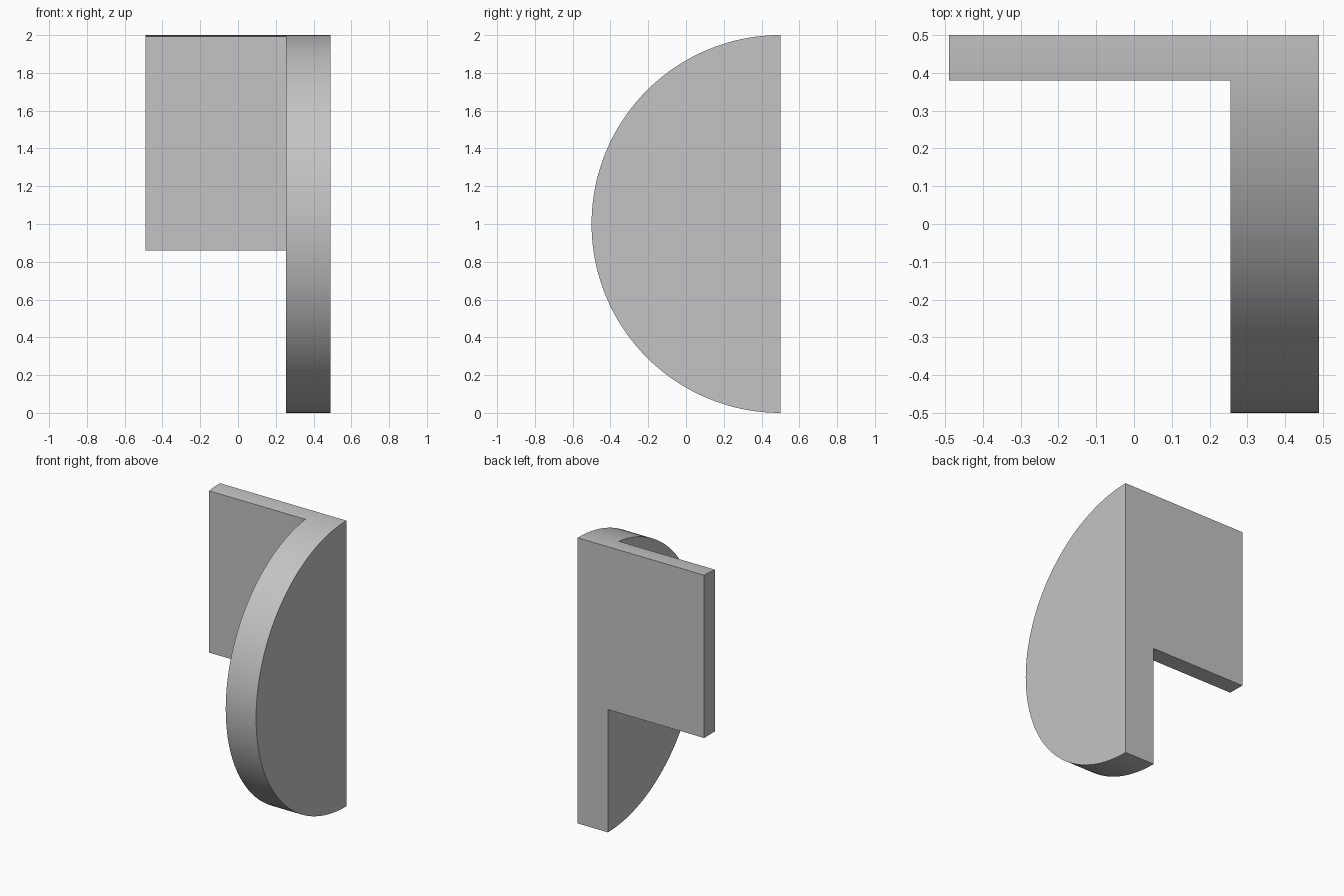
import bpy
import bmesh
from math import cos, sin, pi, radians

cube = bpy.data.objects.get("Cube")
if cube:
    bpy.data.objects.remove(cube, do_unlink=True)

HALF_WIDTH = 0.49
DISC_INNER_X = 0.255
BACK_Y = 0.5
PANEL_FRONT_Y = 0.38
PANEL_BOTTOM_Z = 0.86
ARC_STEPS = 96

grey = bpy.data.materials.new("plain_grey")
grey.use_nodes = True
colour = (0.55, 0.55, 0.55, 1)
grey.diffuse_color = colour
grey.node_tree.nodes["Principled BSDF"].inputs["Base Color"].default_value = colour


def prism(name, profile, x_min, x_max):
    """Extrude a closed (y, z) profile along x."""
    bm = bmesh.new()
    face = bm.faces.new([bm.verts.new((x_min, y, z)) for y, z in profile])
    result = bmesh.ops.extrude_face_region(bm, geom=[face])
    moved = [v for v in result["geom"] if isinstance(v, bmesh.types.BMVert)]
    bmesh.ops.translate(bm, verts=moved, vec=(x_max - x_min, 0, 0))
    bmesh.ops.recalc_face_normals(bm, faces=bm.faces)
    mesh = bpy.data.meshes.new(name)
    bm.to_mesh(mesh)
    bm.free()
    mesh.materials.append(grey)
    obj = bpy.data.objects.new(name, mesh)
    bpy.context.collection.objects.link(obj)
    return obj


# Half disc running the full width
arc = [pi * i / ARC_STEPS for i in range(ARC_STEPS + 1)]
half_disc = [(BACK_Y - sin(a), 1 + cos(a)) for a in arc]
bracket = prism("half_disc_bracket", half_disc, -HALF_WIDTH, HALF_WIDTH)

# L-shaped cut leaves the side plate and the upper back panel
cut = [(-1, -1), (1, -1), (1, PANEL_BOTTOM_Z), (PANEL_FRONT_Y, PANEL_BOTTOM_Z),
       (PANEL_FRONT_Y, 3), (-1, 3)]
cutter = prism("panel_cutter", cut, -1, DISC_INNER_X)
cutter.hide_render = True

boolean = bracket.modifiers.new("panel_cut", "BOOLEAN")
boolean.operation = "DIFFERENCE"
boolean.solver = "EXACT"
boolean.object = cutter

bpy.ops.object.select_all(action="DESELECT")
bracket.select_set(True)
bpy.context.view_layer.objects.active = bracket
bpy.ops.object.modifier_apply(modifier=boolean.name)
bpy.data.objects.remove(cutter, do_unlink=True)

# Smooth curved rim, crisp edges
bpy.ops.object.shade_smooth_by_angle(angle=radians(30))
